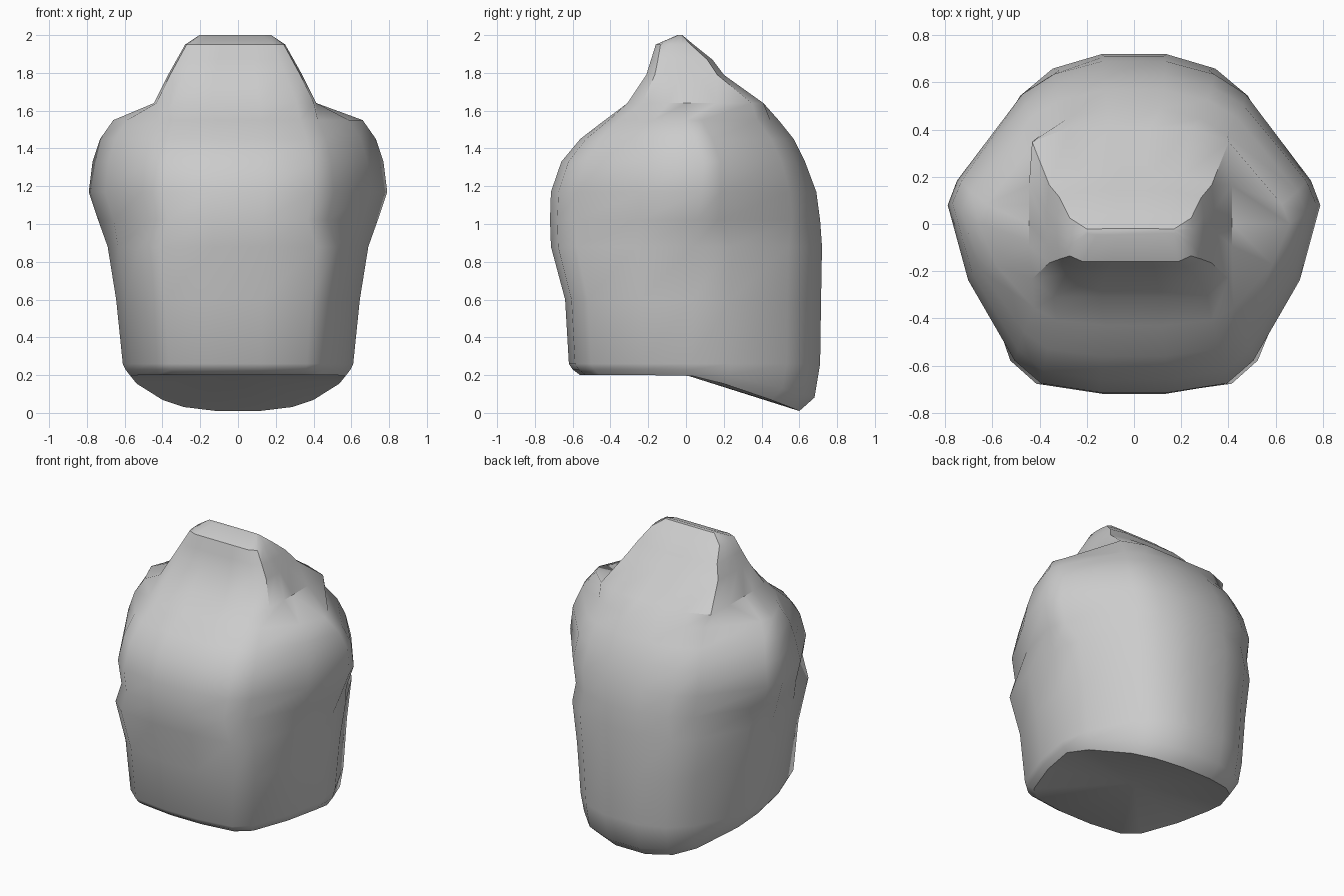
import bpy, bmesh, math

cube = bpy.data.objects.get("Cube")
if cube:
    bpy.data.objects.remove(cube, do_unlink=True)

# One plain grey surface
grey = bpy.data.materials.new("plain grey")
grey.use_nodes = True
colour = (0.6, 0.6, 0.6, 1)
grey.diffuse_color = colour
grey.node_tree.nodes["Principled BSDF"].inputs["Base Color"].default_value = colour

# Half outlines seen from above, front to back, as fractions of width and depth
waist = [(0.2, -1), (0.6, -0.95), (0.76, -0.82), (0.92, -0.4), (1, 0),
         (0.94, 0.3), (0.7, 0.74), (0.5, 0.91), (0.2, 1)]
arms = [(0.18, -1), (0.5, -0.95), (0.64, -0.83), (0.89, -0.4), (1, 0),
        (0.95, 0.17), (0.6, 0.77), (0.43, 0.91), (0.17, 1)]
neck = [(0.3, -1), (0.76, -1), (0.97, -0.75), (1, -0.3), (1, 0),
        (1, 0.4), (0.97, 0.85), (0.6, 1), (0.2, 1)]

# Body sections: outline, height, half width, front y, back y, widest y
sections = [
    (waist, 0.26, 0.61, -0.62, 0.71, 0.03),
    (waist, 0.60, 0.645, -0.64, 0.715, 0.03),
    (waist, 0.88, 0.69, -0.715, 0.72, 0.04),
    (arms, 1.02, 0.74, -0.72, 0.71, 0.06),
    (arms, 1.17, 0.79, -0.715, 0.69, 0.08),
    (arms, 1.33, 0.77, -0.66, 0.63, 0.09),
    (arms, 1.45, 0.73, -0.56, 0.57, 0.05),
    (arms, 1.55, 0.66, -0.43, 0.49, 0.0),
    (neck, 1.64, 0.43, -0.31, 0.41, 0.0),
    (neck, 1.79, 0.355, -0.21, 0.20, -0.03),
    (neck, 1.87, 0.31, -0.185, 0.14, -0.04),
    (neck, 1.95, 0.265, -0.16, 0.04, -0.06),
    (neck, 2.00, 0.19, -0.045, -0.02, -0.03),
]


def section_points(outline, width, front, back, mid):
    half = [(u * width, mid + v * (back - mid if v > 0 else mid - front)) for u, v in outline]
    return half + [(-x, y) for x, y in reversed(half)]


def hem_height(y):
    # The hem is level in front and drops towards the back
    return 0.2 - 0.19 * (max(y, 0) / 0.6) ** 1.3


bm = bmesh.new()
rings = []

# Hem rim and its chamfer
for width, front, back, lift in ((0.57, -0.56, 0.60, 0), (0.595, -0.60, 0.68, 0.03)):
    ring = []
    for x, y in section_points(waist, width, front, back, 0.03):
        z = hem_height(y * 0.6 / back) + lift * (1 + 2 * max(y, 0))
        ring.append(bm.verts.new((x, y, z)))
    rings.append(ring)

# Torso, shoulders and neck
for outline, z, *shape in sections:
    shift = -0.015 if outline is neck else 0
    rings.append([bm.verts.new((x + shift, y, z)) for x, y in section_points(outline, *shape)])

count = len(rings[0])
for low, high in zip(rings, rings[1:]):
    for i in range(count):
        j = (i + 1) % count
        bm.faces.new((low[i], low[j], high[j], high[i]))

# Neck cap and folded underside
bm.faces.new(rings[-1])
centre = bm.verts.new((0, 0, 0.2))
for i in range(count):
    bm.faces.new((rings[0][(i + 1) % count], rings[0][i], centre))

bmesh.ops.recalc_face_normals(bm, faces=bm.faces)
mesh = bpy.data.meshes.new("torso")
bm.to_mesh(mesh)
bm.free()
mesh.materials.append(grey)
torso = bpy.data.objects.new("torso", mesh)
bpy.context.collection.objects.link(torso)

bpy.ops.object.select_all(action='DESELECT')
torso.select_set(True)
bpy.context.view_layer.objects.active = torso
bpy.ops.object.shade_smooth_by_angle(angle=math.radians(38))
